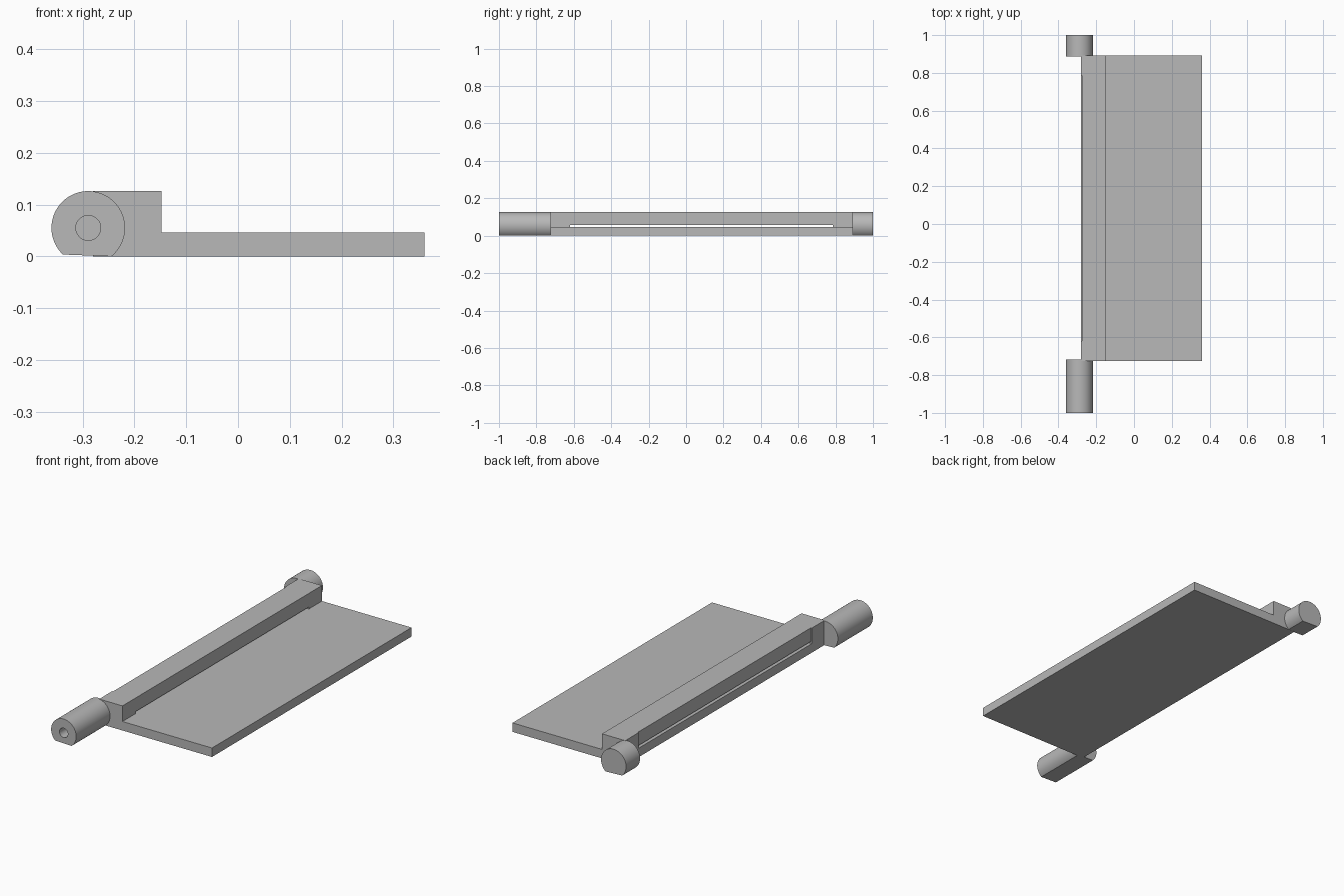
import bpy
import bmesh
import math
from mathutils import Matrix

cube = bpy.data.objects.get("Cube")
if cube:
    bpy.data.objects.remove(cube, do_unlink=True)

grey = bpy.data.materials.new("plain grey")
grey.use_nodes = True
COLOUR = (0.48, 0.48, 0.48, 1)
grey.diffuse_color = COLOUR
grey.node_tree.nodes["Principled BSDF"].inputs["Base Color"].default_value = COLOUR

# Shared dimensions
EDGE, STEP, RIGHT = -0.28, -0.148, 0.36
FRONT, BACK = -0.725, 0.892
SLOT_FRONT, SLOT_BACK = -0.62, 0.785
PLATE_TOP, TOP = 0.046, 0.126
AXIS_X, AXIS_Z, RADIUS, HOLE = -0.289, 0.055, 0.071, 0.024


def finish(name, bm):
    bmesh.ops.recalc_face_normals(bm, faces=bm.faces)
    mesh = bpy.data.meshes.new(name)
    bm.to_mesh(mesh)
    bm.free()
    mesh.materials.append(grey)
    obj = bpy.data.objects.new(name, mesh)
    bpy.context.collection.objects.link(obj)
    return obj


def box(name, x, y, z):
    bm = bmesh.new()
    size = [b - a for a, b in (x, y, z)]
    mid = [(a + b) / 2 for a, b in (x, y, z)]
    bmesh.ops.create_cube(bm, size=1, matrix=Matrix.Translation(mid) @ Matrix.Diagonal((*size, 1)))
    return finish(name, bm)


def rod(name, radius, y0, y1, flat=False):
    """Rod along y, optionally with its underside cut flat on the ground."""
    cut = math.acos(AXIS_Z / radius) if flat else 0
    count = 64
    start, span = -math.pi / 2 + cut, 2 * math.pi - 2 * cut
    steps = count if flat else count - 1
    bm = bmesh.new()
    verts = []
    for i in range(count):
        a = start + span * i / steps if flat else 2 * math.pi * i / count
        verts.append(bm.verts.new((AXIS_X + radius * math.cos(a), y0, AXIS_Z + radius * math.sin(a))))
    face = bm.faces.new(verts)
    moved = bmesh.ops.extrude_face_region(bm, geom=[face], use_keep_orig=True)["geom"]
    bmesh.ops.translate(bm, vec=(0, y1 - y0, 0), verts=[v for v in moved if isinstance(v, bmesh.types.BMVert)])
    return finish(name, bm)


def select_only(obj):
    bpy.ops.object.select_all(action="DESELECT")
    obj.select_set(True)
    bpy.context.view_layer.objects.active = obj


# Flat leaf, with a raised rail bridging a thin slot between two end posts
box("leaf_plate", (EDGE, RIGHT), (FRONT, BACK), (0, PLATE_TOP))
box("front_post", (EDGE, STEP), (FRONT, SLOT_FRONT), (PLATE_TOP, TOP))
box("back_post", (EDGE, STEP), (SLOT_BACK, BACK), (PLATE_TOP, TOP))
box("rail", (EDGE + 0.005, STEP), (SLOT_FRONT, SLOT_BACK), (0.056, TOP))

# Hinge barrels, the front one with a blind pin hole
front = rod("front_barrel", RADIUS, -1, FRONT + 0.008, flat=True)
back = rod("back_barrel", RADIUS, BACK - 0.005, 1, flat=True)
cutter = rod("pin_hole_cutter", HOLE, -1.05, -0.78)
cutter.hide_render = True
select_only(front)
mod = front.modifiers.new("pin hole", "BOOLEAN")
mod.operation = "DIFFERENCE"
mod.solver = "EXACT"
mod.object = cutter
bpy.ops.object.modifier_apply(modifier=mod.name)
bpy.data.objects.remove(cutter, do_unlink=True)

for barrel in (front, back):
    select_only(barrel)
    bpy.ops.object.shade_smooth_by_angle(angle=math.radians(30))
